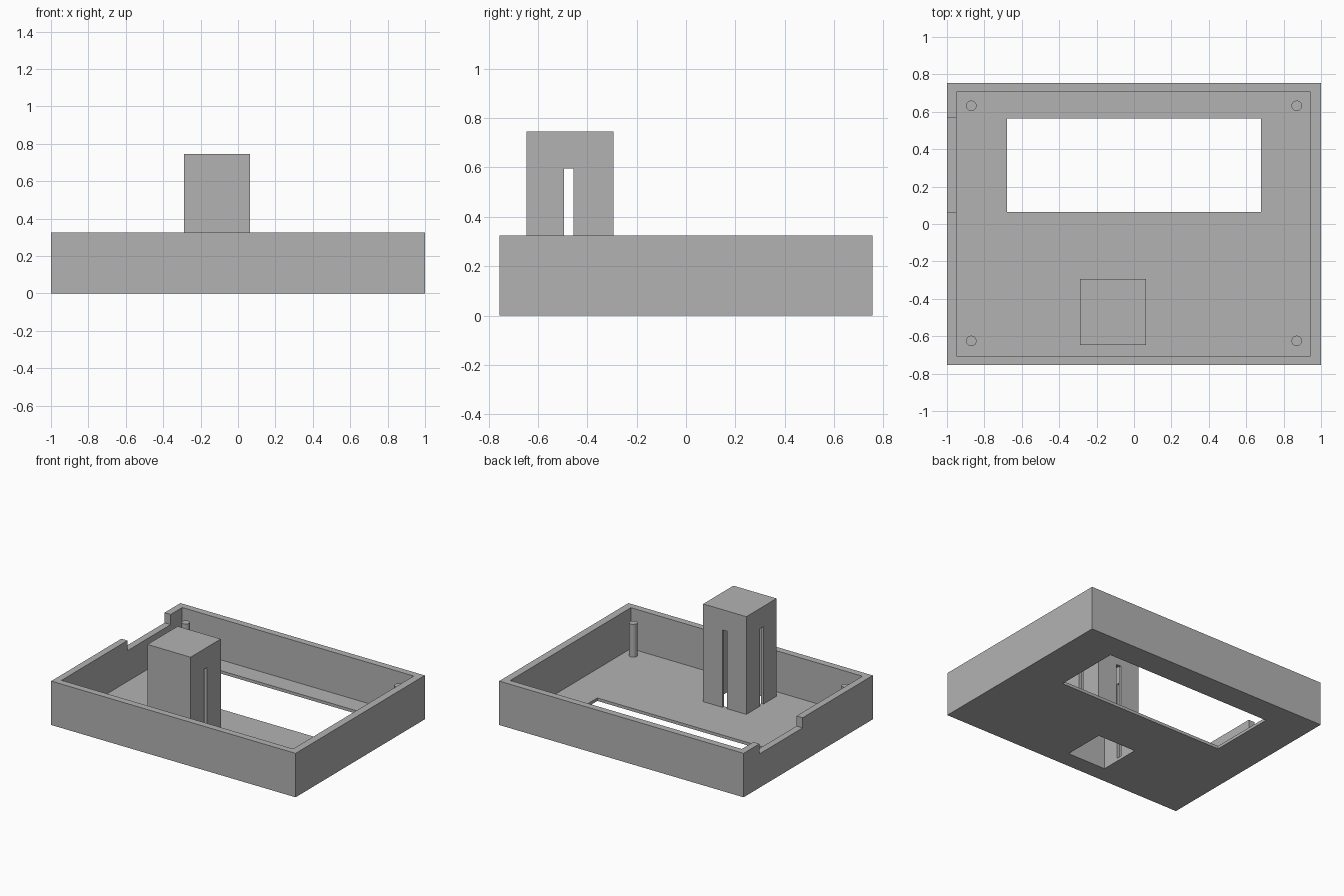
import bpy
import bmesh
from mathutils import Vector

cube = bpy.data.objects.get("Cube")
if cube:
    bpy.data.objects.remove(cube, do_unlink=True)

grey = bpy.data.materials.new("plain grey")
grey.use_nodes = True
grey.diffuse_color = (0.45, 0.45, 0.45, 1)
grey.node_tree.nodes["Principled BSDF"].inputs["Base Color"].default_value = grey.diffuse_color


def add_box(name, low, high):
    """Box between two opposite corners."""
    low, high = Vector(low), Vector(high)
    bm = bmesh.new()
    bmesh.ops.create_cube(bm, size=1)
    for v in bm.verts:
        v.co = (low + high) / 2 + v.co * (high - low)
    mesh = bpy.data.meshes.new(name)
    bm.to_mesh(mesh)
    bm.free()
    mesh.materials.append(grey)
    obj = bpy.data.objects.new(name, mesh)
    bpy.context.collection.objects.link(obj)
    return obj


def cut(obj, low, high):
    """Remove a box-shaped volume from the object."""
    cutter = add_box("cutter", low, high)
    cutter.hide_render = True
    mod = obj.modifiers.new("cut", "BOOLEAN")
    mod.operation = "DIFFERENCE"
    mod.solver = "EXACT"
    mod.object = cutter
    bpy.context.view_layer.objects.active = obj
    bpy.ops.object.modifier_apply(modifier=mod.name)
    bpy.data.objects.remove(cutter, do_unlink=True)


W, D, H = 1.0, 0.755, 0.325      # half width, half depth, wall height
FLOOR = 0.022
WALL = 0.05
OVER = 0.1                       # cutter overshoot

# Open tray with screen window and a notch in the side wall
tray = add_box("tray", (-W, -D, 0), (W, D, H))
cut(tray, (-W + WALL, -D + WALL, FLOOR), (W - WALL - 0.005, D - WALL, H + OVER))
cut(tray, (-0.68, 0.065, -OVER), (0.68, 0.565, OVER))
cut(tray, (-W - OVER, 0.065, H - 0.075), (-W + WALL + 0.02, 0.57, H + OVER))

# Hollow tower, open underneath through the floor
x0, x1, y0, y1, top = -0.288, 0.065, -0.647, -0.294, 0.745
SHELL = 0.02
inner_low = (x0 + SHELL, y0 + SHELL, -OVER)
cut(tray, inner_low, (x1 - SHELL, y1 - SHELL, OVER))
tower = add_box("tower", (x0, y0, FLOOR), (x1, y1, top))
cut(tower, inner_low, (x1 - SHELL, y1 - SHELL, top - SHELL))

# Slots through both sides and the back of the tower
cx, cy, half, slot_top = (x0 + x1) / 2, -0.475, 0.02, 0.595
cut(tower, (x0 - OVER, cy - half, -OVER), (x1 + OVER, cy + half, slot_top))
cut(tower, (cx - half, cy, -OVER), (cx + half, y1 + OVER, slot_top))

# Corner mounting pegs
for side, x in (("right", -0.87), ("left", 0.87)):
    for end, y in (("front", -0.625), ("back", 0.632)):
        height = 0.265 - FLOOR
        bpy.ops.mesh.primitive_cylinder_add(vertices=24, radius=0.028, depth=height,
                                            location=(x, y, FLOOR + height / 2))
        peg = bpy.context.object
        peg.name = f"{end}_{side}_peg"
        peg.data.materials.append(grey)
        bpy.ops.object.shade_smooth_by_angle()
